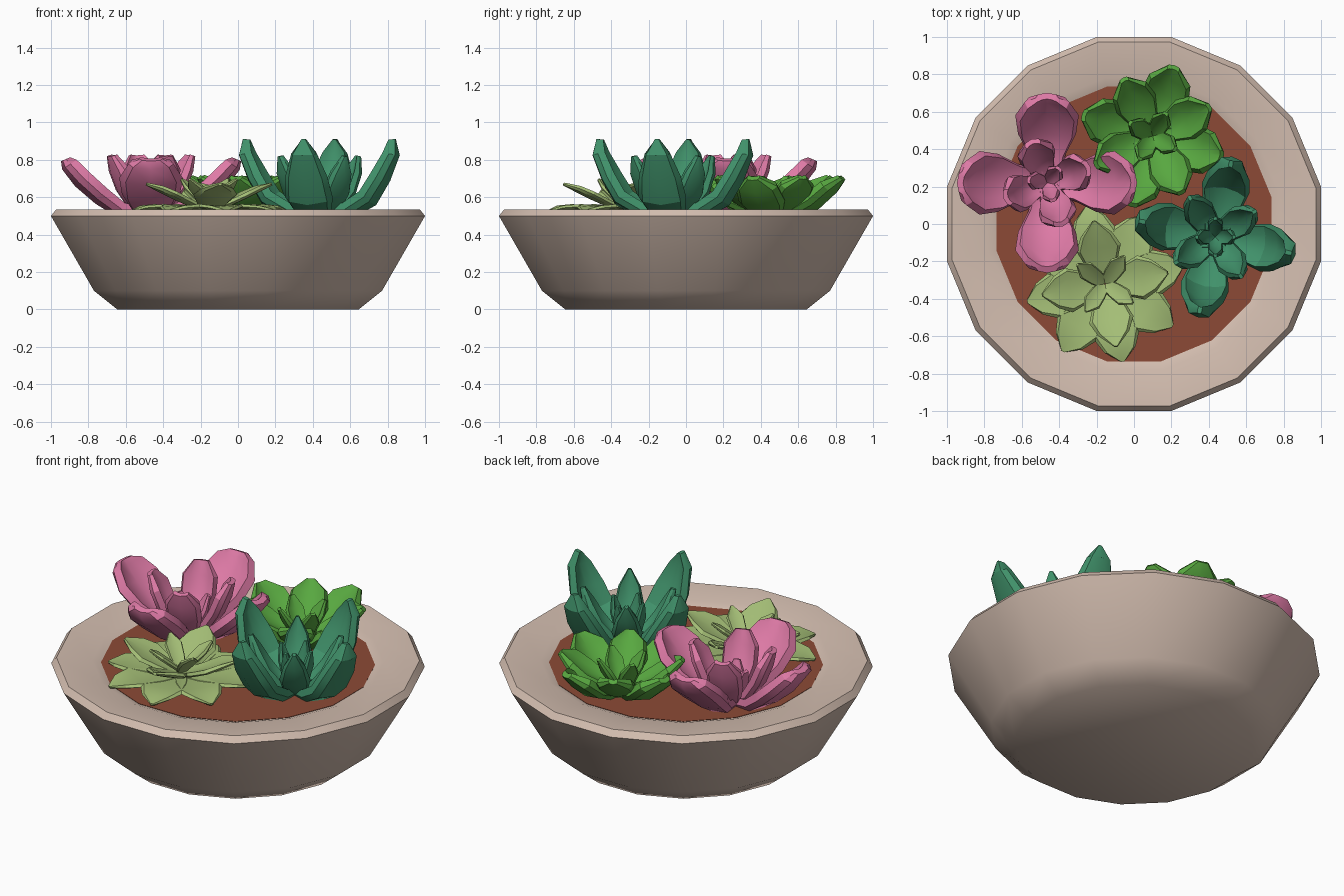
import bpy, bmesh, math
from mathutils import Vector

if "Cube" in bpy.data.objects:
    bpy.data.objects.remove(bpy.data.objects["Cube"])


def material(name, rgb):
    lin = [((c / 255 + 0.055) / 1.055) ** 2.4 for c in rgb]
    m = bpy.data.materials.new(name)
    m.diffuse_color = (*lin, 1)
    m.use_nodes = True
    m.node_tree.nodes["Principled BSDF"].inputs["Base Color"].default_value = m.diffuse_color
    return m


def finish(name, bm, mat, angle):
    bmesh.ops.recalc_face_normals(bm, faces=bm.faces[:])
    me = bpy.data.meshes.new(name)
    bm.to_mesh(me)
    bm.free()
    me.materials.append(mat)
    ob = bpy.data.objects.new(name, me)
    bpy.context.collection.objects.link(ob)
    bpy.ops.object.select_all(action='DESELECT')
    ob.select_set(True)
    bpy.context.view_layer.objects.active = ob
    bpy.ops.object.shade_smooth_by_angle(angle=math.radians(angle))
    return ob


def skin(bm, rings):
    """Join closed rings of points and cap both ends."""
    vr = [[bm.verts.new(p) for p in ring] for ring in rings]
    n = len(vr[0])
    for a, b in zip(vr, vr[1:]):
        for i in range(n):
            j = (i + 1) % n
            bm.faces.new((a[i], a[j], b[j], b[i]))
    bm.faces.new(vr[0][::-1])
    bm.faces.new(vr[-1])


def lathe(name, profile, mat, sides=16):
    """Revolve (flat-to-flat radius, z) points into a faceted round body."""
    bm = bmesh.new()
    rings = []
    for r, z in profile:
        r /= math.cos(math.pi / sides)
        angs = [(i + 0.5) * 2 * math.pi / sides for i in range(sides)]
        rings.append([(r * math.cos(a), r * math.sin(a), z) for a in angs])
    skin(bm, rings)
    return finish(name, bm, mat, 40)


def leaf(bm, centre, ang, stations, thick, cup):
    """Cupped thick leaf with a bevelled rim; stations are (radius, z, half width)."""
    out = Vector((math.cos(ang), math.sin(ang), 0))
    side = Vector((-math.sin(ang), math.cos(ang), 0))
    up = Vector((0, 0, 1))
    base = Vector((centre[0], centre[1], 0))
    rings = []
    last = len(stations) - 1
    for i, (r, z, w) in enumerate(stations):
        a, b = stations[max(i - 1, 0)], stations[min(i + 1, last)]
        tr, tz = Vector((b[0] - a[0], b[1] - a[1])).normalized()
        n = up * tr - out * tz
        p = base + out * r + up * z
        c = cup * w
        h = thick * (0.6 if i == last else 1) / 2
        section = [(-w, c * .7), (-w * .85, c + h), (-w * .5, c * .35 + h), (0, h),
                   (w * .5, c * .35 + h), (w * .85, c + h), (w, c * .7),
                   (w * .8, c * .6 - h), (0, -h), (-w * .8, c * .6 - h)]
        rings.append([p + side * s + n * k for s, k in section])
    skin(bm, rings)


def rosette(name, centre, mat, layers):
    """Each layer: (leaf count, first angle in degrees, thickness, cup, stations)."""
    bm = bmesh.new()
    for count, start, thick, cup, stations in layers:
        for k in range(count):
            leaf(bm, centre, math.radians(start + 360 * k / count), stations, thick, cup)
    return finish(name, bm, mat, 30)


clay = material("clay", (212, 190, 176))
earth = material("earth", (140, 74, 54))
pink = material("pink", (222, 122, 166))
teal = material("deep_green", (64, 145, 106))
leafy = material("leaf_green", (88, 168, 64))
sage = material("sage_green", (164, 190, 118))

# Bowl with a gently sloping rim, and the soil inside it
lathe("bowl", [(.645, 0), (.77, .1), (1.0, .5), (.972, .535), (.78, .522), (.732, .505), (.70, .42)], clay)
lathe("soil", [(.71, .44), (.734, .508)], earth)

# Pink plant: four broad spreading leaves, upright inner leaves
rosette("pink_succulent", (-.465, .22), pink, [
    (4, 0, .06, .28, [(.03, .50, .07), (.16, .515, .10), (.28, .59, .155), (.385, .68, .17), (.45, .765, .12),
                      (.465, .80, .06)]),
    (4, 20, .045, .35, [(.02, .50, .05), (.10, .54, .07), (.17, .64, .10), (.21, .74, .10), (.235, .82, .045)]),
    (3, 50, .03, .3, [(.01, .50, .03), (.05, .56, .04), (.08, .63, .05), (.10, .70, .02)]),
])

# Deep green plant: tall pointed leaves
rosette("tall_succulent", (.435, -.07), teal, [
    (4, -12, .06, .32, [(.03, .50, .07), (.16, .51, .10), (.29, .58, .13), (.36, .70, .115),
                        (.41, .83, .07), (.40, .91, .012)]),
    (4, 33, .045, .3, [(.02, .50, .05), (.10, .53, .07), (.18, .62, .085), (.23, .73, .06), (.25, .82, .01)]),
    (4, 0, .03, .3, [(.01, .50, .03), (.06, .56, .04), (.09, .66, .04), (.10, .75, .01)]),
])

# Leaf green plant: rounded leaves with short points
rosette("round_succulent", (.10, .47), leafy, [
    (4, 73, .05, .3, [(.02, .50, .06), (.13, .515, .09), (.24, .56, .13), (.33, .64, .115), (.385, .70, .035)]),
    (4, 27, .045, .3, [(.02, .50, .05), (.11, .53, .08), (.21, .58, .115), (.29, .65, .10), (.34, .705, .025)]),
    (4, 60, .03, .3, [(.01, .50, .03), (.06, .56, .05), (.11, .64, .055), (.14, .71, .015)]),
])

# Sage plant: flat pointed leaves in a low star
rosette("flat_succulent", (-.155, -.32), sage, [
    (8, 13, .022, .06, [(.02, .52, .05), (.14, .53, .10), (.27, .545, .13), (.36, .54, .085), (.425, .525, .01)]),
    (4, 10, .025, .12, [(.02, .53, .05), (.11, .565, .085), (.20, .605, .12), (.27, .64, .085), (.34, .67, .01)]),
    (4, 55, .022, .15, [(.01, .55, .03), (.07, .60, .045), (.13, .65, .05), (.18, .695, .008)]),
])
